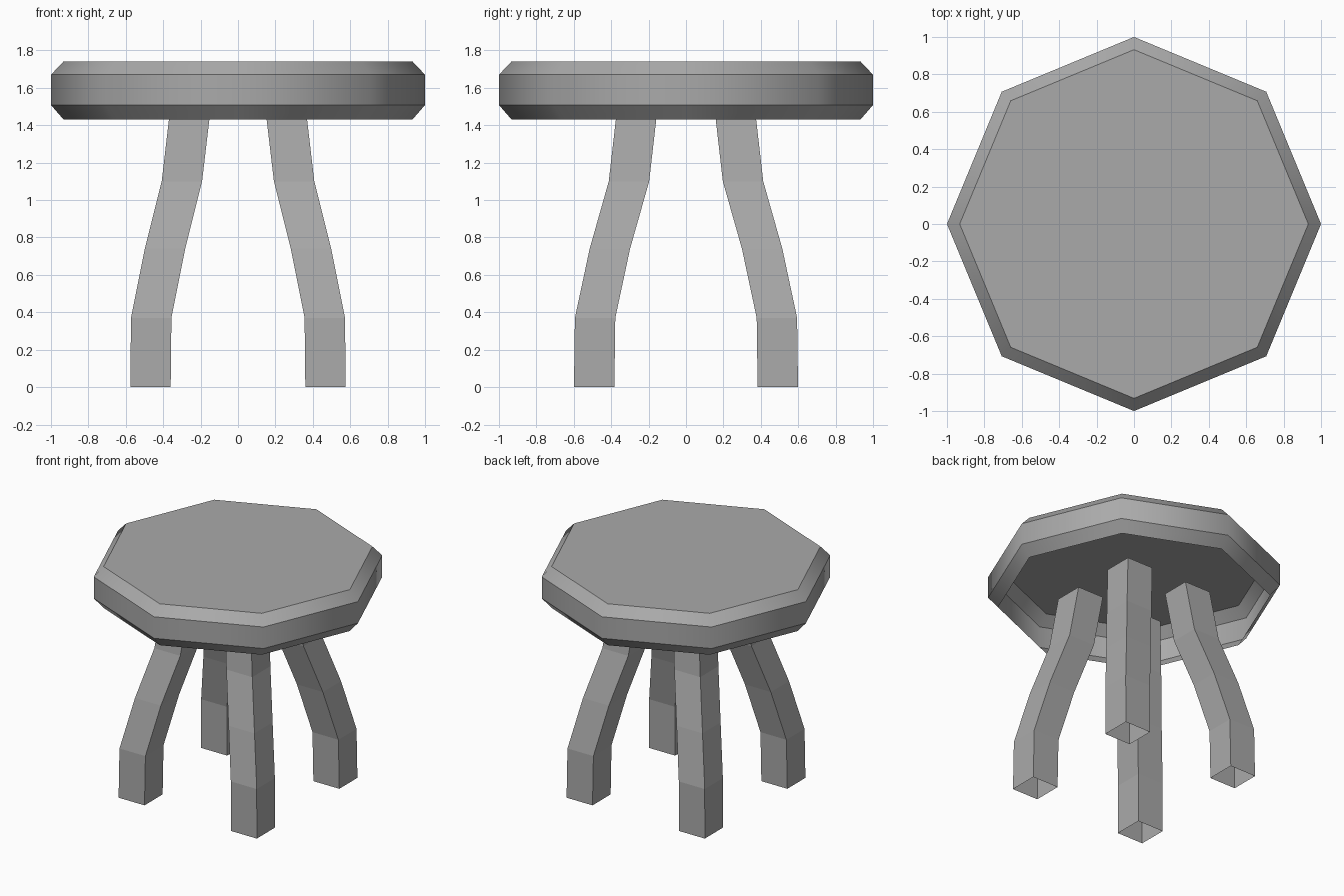
import bpy, bmesh, math

cube = bpy.data.objects.get("Cube")
if cube:
    bpy.data.objects.remove(cube, do_unlink=True)

grey = bpy.data.materials.new("plain_grey")
grey.use_nodes = True
GREY = (0.4, 0.4, 0.4, 1)
grey.diffuse_color = GREY
grey.node_tree.nodes["Principled BSDF"].inputs["Base Color"].default_value = GREY


def loft(bm, rings):
    """Bridge a stack of equal rings and return the last one."""
    rings = [[bm.verts.new(p) for p in ring] for ring in rings]
    for a, b in zip(rings, rings[1:]):
        for i in range(len(a)):
            j = (i + 1) % len(a)
            bm.faces.new((a[i], a[j], b[j], b[i]))
    return rings[-1]


def finish(bm, name):
    mesh = bpy.data.meshes.new(name)
    bm.to_mesh(mesh)
    bm.free()
    mesh.materials.append(grey)
    obj = bpy.data.objects.new(name, mesh)
    bpy.context.collection.objects.link(obj)


# Octagonal seat shell, open underneath, rounded shading around each band
SEAT = [(0.932, 1.43), (1.0, 1.508), (1.0, 1.67), (0.932, 1.742)]
bm = bmesh.new()
top_ring = loft(bm, [[(r * math.cos(k * math.pi / 4), r * math.sin(k * math.pi / 4), z)
                      for k in range(8)] for r, z in SEAT])
for face in bm.faces:
    face.smooth = True
bm.faces.new(top_ring)
for edge in bm.edges:
    a, b = edge.verts
    edge.smooth = abs(a.co.z - b.co.z) > 0.01
finish(bm, "seat")

# Four bent square legs, open tubes reaching into the seat: (x, y, z) of the centre line
LEG = [(0.468, 0.491, 0), (0.464, 0.486, 0.37), (0.39, 0.407, 0.74),
       (0.3, 0.305, 1.1), (0.256, 0.262, 1.475)]
HALF = 0.108
CORNERS = [(-1, -1), (1, -1), (1, 1), (-1, 1)]
for name, (sx, sy) in zip(("front_right_leg", "front_left_leg",
                           "back_left_leg", "back_right_leg"), CORNERS):
    bm = bmesh.new()
    loft(bm, [[(sx * x + HALF * cx, sy * y + HALF * cy, z)
               for cx, cy in CORNERS] for x, y, z in LEG])
    finish(bm, name)
